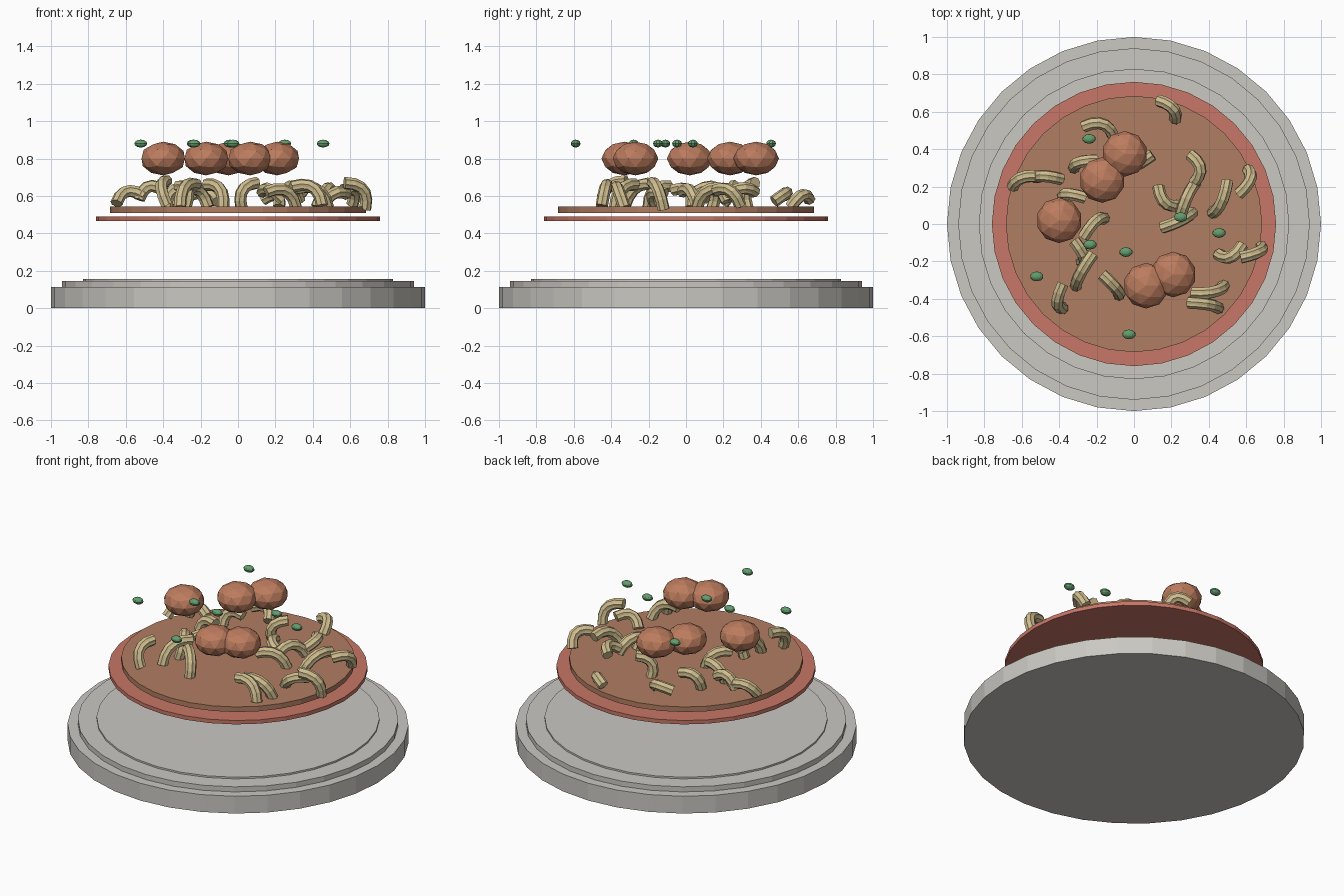
import bpy, bmesh, math
from mathutils import Vector, Matrix

if "Cube" in bpy.data.objects:
    bpy.data.objects.remove(bpy.data.objects["Cube"])


def material(name, rgb):
    # sRGB 0-255 to linear diffuse colour
    m = bpy.data.materials.new(name)
    m.diffuse_color = [((c / 255 + 0.055) / 1.055) ** 2.4 for c in rgb] + [1]
    m.use_nodes = True
    m.node_tree.nodes["Principled BSDF"].inputs["Base Color"].default_value = m.diffuse_color
    return m


STONE = material("pale grey", (202, 200, 194))
RED = material("tomato red", (200, 118, 103))
BROWN = material("sauce brown", (176, 125, 97))
MEAT = material("meat brown", (188, 124, 94))
PASTA = material("pasta cream", (208, 190, 143))
GREEN = material("herb green", (100, 158, 110))


def make(name, bm, mat):
    bmesh.ops.recalc_face_normals(bm, faces=bm.faces)
    me = bpy.data.meshes.new(name)
    bm.to_mesh(me)
    bm.free()
    me.materials.append(mat)
    ob = bpy.data.objects.new(name, me)
    bpy.context.collection.objects.link(ob)
    return ob


def loft(bm, rings):
    # skin a stack of closed rings and cap both ends
    rings = [[bm.verts.new(p) for p in r] for r in rings]
    n = len(rings[0])
    for a, b in zip(rings, rings[1:]):
        for i in range(n):
            j = (i + 1) % n
            bm.faces.new((a[i], a[j], b[j], b[i]))
    bm.faces.new(rings[0][::-1])
    bm.faces.new(rings[-1])


def lathe(name, profile, mat, sides=32):
    bm = bmesh.new()
    loft(bm, [[(r * math.cos(math.tau * i / sides), r * math.sin(math.tau * i / sides), z)
               for i in range(sides)] for r, z in profile])
    return make(name, bm, mat)


# Stepped plate and the two sauce layers
lathe("plate", [(1, 0), (1, 0.112), (0.94, 0.112), (0.94, 0.145),
                (0.83, 0.145), (0.83, 0.156)], STONE)
lathe("sauce_base", [(0.76, 0.465), (0.76, 0.49)], RED)
lathe("sauce_top", [(0.685, 0.51), (0.685, 0.543)], BROWN)

# Faceted, slightly flattened meatballs
for x, y in [(-0.4, 0.02), (-0.17, 0.235), (-0.05, 0.375), (0.065, -0.33), (0.21, -0.27)]:
    bm = bmesh.new()
    bmesh.ops.create_icosphere(bm, subdivisions=2, radius=1, matrix=Matrix.LocRotScale(
        Vector((x, y, 0.8)), None, Vector((0.122, 0.122, 0.09))))
    make("meatball", bm, MEAT)

# Herb flakes
for x, y in [(-0.24, 0.455), (0.25, 0.037), (0.455, -0.048), (-0.043, -0.15),
             (-0.235, -0.11), (-0.52, -0.28), (-0.027, -0.59)]:
    bm = bmesh.new()
    bmesh.ops.create_uvsphere(bm, u_segments=10, v_segments=6, radius=1,
                              matrix=Matrix.LocRotScale(Vector((x, y, 0.88)), None,
                                                        Vector((0.036, 0.026, 0.021))))
    make("herb_flake", bm, GREEN)


def noodle(ax, ay, bx, by, side, az, bz):
    # ribbed elbow tube from a to b, bent sideways and upwards
    a, b = Vector((ax, ay, az)), Vector((bx, by, bz))
    along = (b - a).normalized()
    left = Vector((-along.y, along.x, 0)).normalized()
    up = along.cross(left)
    if up.z < 0:
        up = -up
    bend = left * side + up * math.sqrt(max(0, 0.055 ** 2 - side ** 2))
    rings = []
    flat = along.cross(bend).normalized()
    for k in range(6):
        t = k / 5
        c = a.lerp(b, t) + bend * 4 * t * (1 - t)
        d = ((b - a) + bend * 4 * (1 - 2 * t)).normalized()
        v = d.cross(flat)
        ring = []
        for i in range(16):
            r, w = (0.033, 0.029)[i % 2], math.tau * i / 16
            ring.append(c + (flat * math.cos(w) + v * math.sin(w)) * r)
        rings.append(ring)
    bm = bmesh.new()
    loft(bm, rings)
    make("noodle", bm, PASTA)


# Noodles: start xy, end xy, sideways bend, start and end height
left_side = [
    (-0.27, 0.52, -0.11, 0.47, 0.045, 0.60, 0.57),
    (-0.65, 0.20, -0.50, 0.25, 0.03, 0.56, 0.60),
    (-0.53, 0.25, -0.39, 0.24, 0.01, 0.58, 0.62),
    (-0.32, 0.30, -0.20, 0.34, 0.02, 0.55, 0.63),
    (-0.38, 0.14, -0.26, 0.14, 0.02, 0.53, 0.64),
    (-0.16, 0.03, -0.27, -0.07, -0.02, 0.54, 0.63),
    (-0.32, -0.09, -0.28, -0.20, 0.02, 0.65, 0.54),
    (-0.22, -0.16, -0.31, -0.33, -0.01, 0.66, 0.54),
    (-0.17, -0.27, -0.08, -0.38, 0.01, 0.66, 0.53),
    (-0.38, -0.32, -0.38, -0.45, -0.03, 0.68, 0.55),
]
right_side = [
    (0.13, 0.66, 0.22, 0.56, 0.03, 0.58, 0.54),
    (0.10, 0.37, 0.02, 0.33, 0.01, 0.67, 0.53),
    (0.30, 0.37, 0.32, 0.22, 0.045, 0.62, 0.60),
    (0.13, 0.20, 0.24, 0.10, -0.04, 0.62, 0.58),
    (0.33, 0.22, 0.25, 0.05, -0.01, 0.57, 0.62),
    (0.15, -0.02, 0.31, 0.06, -0.01, 0.62, 0.54),
    (0.61, 0.29, 0.56, 0.16, 0.03, 0.55, 0.63),
    (0.50, 0.23, 0.42, 0.06, 0.02, 0.63, 0.54),
    (0.45, -0.16, 0.58, -0.11, -0.04, 0.55, 0.61),
    (0.57, -0.18, 0.68, -0.12, -0.02, 0.67, 0.53),
    (0.31, -0.37, 0.48, -0.33, -0.02, 0.64, 0.54),
    (0.29, -0.42, 0.45, -0.45, 0.01, 0.65, 0.55),
]
for n in left_side + right_side:
    noodle(*n)
